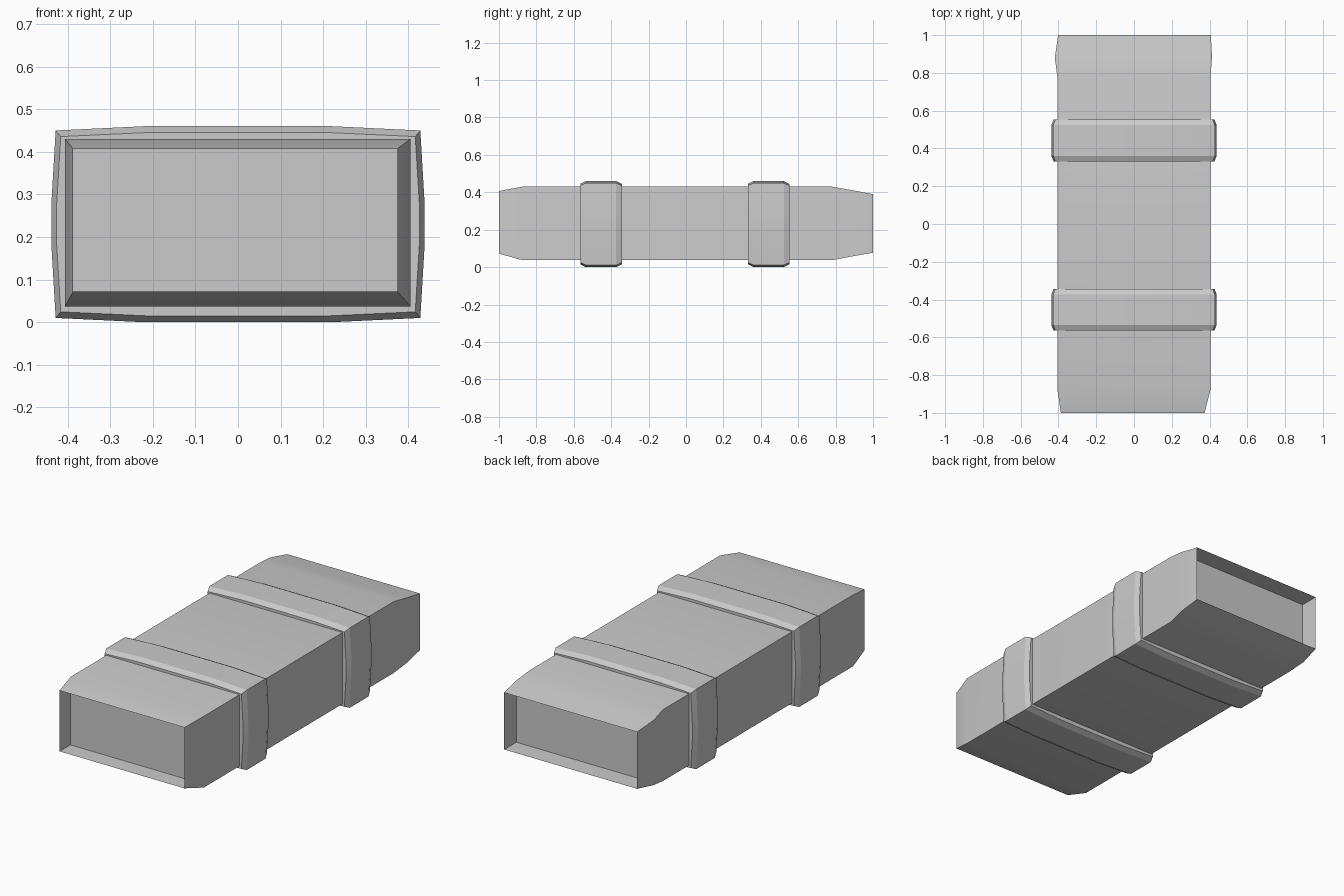
import bpy, bmesh

if "Cube" in bpy.data.objects:
    bpy.data.objects.remove(bpy.data.objects["Cube"])


def loft(name, rings):
    """Skin matching rings of points and cap both ends."""
    bm = bmesh.new()
    loops = [[bm.verts.new(p) for p in ring] for ring in rings]
    n = len(loops[0])
    for a, b in zip(loops, loops[1:]):
        for i in range(n):
            j = (i + 1) % n
            bm.faces.new((a[i], a[j], b[j], b[i]))
    bm.faces.new(loops[0][::-1])
    bm.faces.new(loops[-1])
    bmesh.ops.recalc_face_normals(bm, faces=bm.faces)
    mesh = bpy.data.meshes.new(name)
    bm.to_mesh(mesh)
    bm.free()
    obj = bpy.data.objects.new(name, mesh)
    bpy.context.collection.objects.link(obj)
    bpy.ops.object.select_all(action='DESELECT')
    obj.select_set(True)
    bpy.context.view_layer.objects.active = obj
    bpy.ops.object.shade_smooth_by_angle(angle=0.3)
    return obj


def rect(y, x0, x1, z0, z1):
    return [(x0, y, z0), (x1, y, z0), (x1, y, z1), (x0, y, z1)]


# Body: tapered box whose ends fold straight inward to recessed panels
front = (-0.387, 0.374, 0.072, 0.407)
middle = (-0.406, 0.405, 0.037, 0.43)
back = (-0.402, 0.407, 0.077, 0.39)
loft("case_body", [
    rect(-0.906, *front),
    rect(-1.0, *front),
    rect(-0.875, *middle),
    rect(0.78, *middle),
    rect(0.88, -0.419, 0.413, 0.056, 0.413),
    rect(1.0, *back),
    rect(0.895, *back),
])

# Bands: slightly bulged section with chamfered edges
quarter = [(0.438, 0.05), (0.428, 0.22), (0.22, 0.23)]
half = quarter + [(-x, z) for x, z in reversed(quarter)]
section = half + [(-x, -z) for x, z in half]


def band_ring(y, sx, sz):
    return [(x * sx, y, 0.23 + z * sz) for x, z in section]


for name, y0 in (("front_band", -0.565), ("back_band", 0.331)):
    y1 = y0 + 0.222
    loft(name, [
        band_ring(y0, 0.972, 0.935),
        band_ring(y0 + 0.03, 1, 1),
        band_ring(y1 - 0.03, 1, 1),
        band_ring(y1, 0.972, 0.935),
    ])
